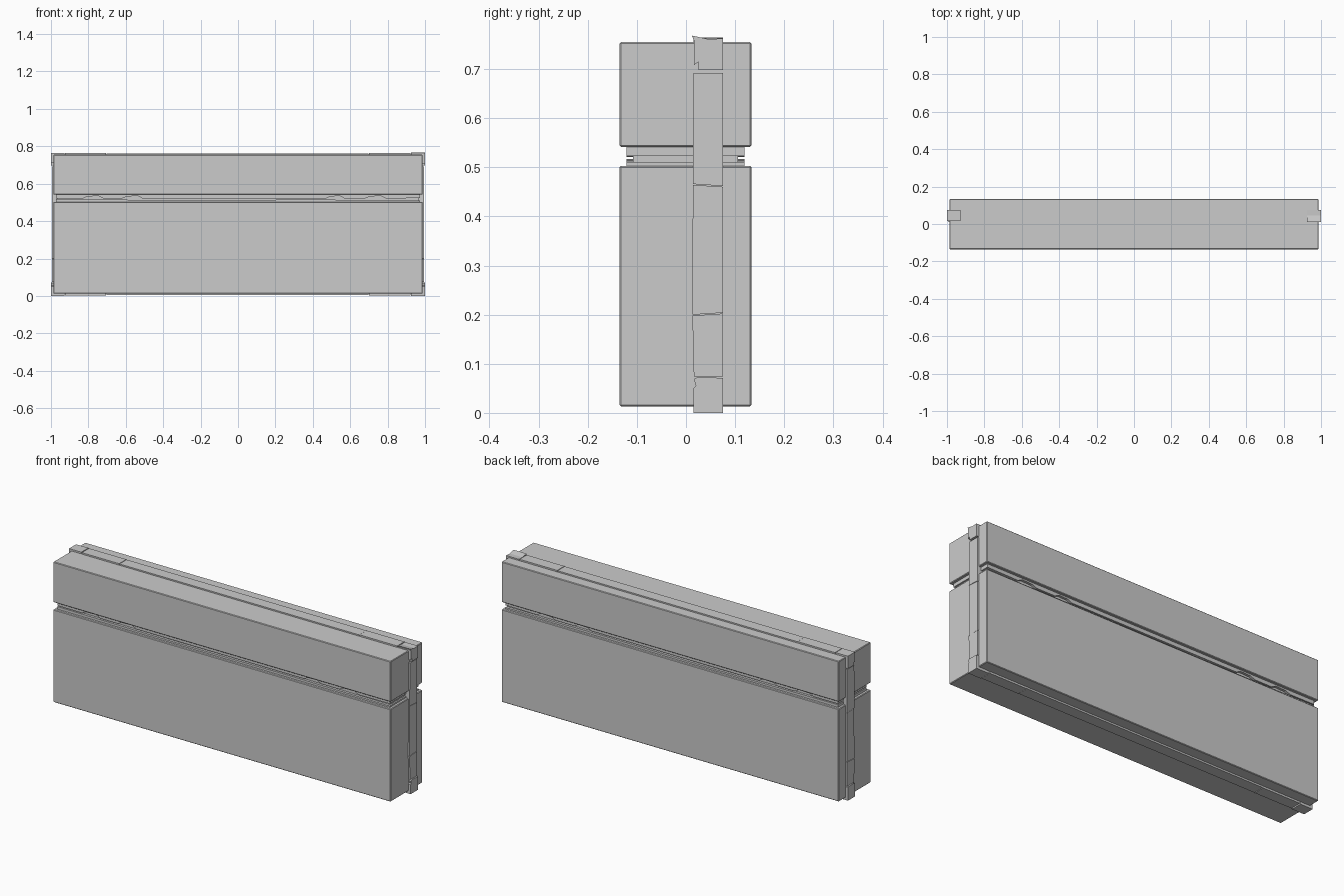
import bpy, bmesh

if "Cube" in bpy.data.objects:
    bpy.data.objects.remove(bpy.data.objects["Cube"])


def prism(name, outline, axis, lo, hi, bevel=0.0):
    """Extrude a closed 2D outline along one axis ('x', 'y' or 'z')."""
    def place(p, d):
        a, b = p
        return {'x': (d, a, b), 'y': (a, d, b), 'z': (a, b, d)}[axis]
    bm = bmesh.new()
    base = bm.faces.new([bm.verts.new(place(p, lo)) for p in outline])
    new = bmesh.ops.extrude_face_region(bm, geom=[base])['geom']
    shift = [hi - lo if c == axis else 0 for c in 'xyz']
    bmesh.ops.translate(bm, vec=shift, verts=[v for v in new if isinstance(v, bmesh.types.BMVert)])
    bmesh.ops.recalc_face_normals(bm, faces=bm.faces)
    me = bpy.data.meshes.new(name)
    bm.to_mesh(me)
    bm.free()
    ob = bpy.data.objects.new(name, me)
    bpy.context.collection.objects.link(ob)
    if bevel:
        mod = ob.modifiers.new("edge_wear", 'BEVEL')
        mod.width = bevel
        mod.segments = 1
    return ob


def box(name, x0, x1, y0, y1, z0, z1, bevel=0.0):
    return prism(name, [(x0, y0), (x1, y0), (x1, y1), (x0, y1)], 'z', z0, z1, bevel)


# Main wall blocks
box("lower_block", -0.987, 0.987, -0.135, 0.133, 0.013, 0.503, 0.003)
box("upper_block", -0.987, 0.987, -0.135, 0.133, 0.541, 0.755, 0.003)

# Recessed joint: core, lower ledge and upper ledge
box("joint_core", -0.965, 0.965, -0.108, 0.106, 0.50, 0.545)
prism("joint_lower_ledge",
      [(-0.973, 0.50), (0.973, 0.50), (0.973, 0.511), (0.4, 0.515), (-0.3, 0.512), (-0.973, 0.517)],
      'y', -0.121, 0.119)
# Upper ledge with broken notches along its lower edge
chips = [(-0.83, -0.72), (-0.62, -0.51), (0.47, 0.57), (0.68, 0.79)]
edge = [(-0.973, 0.522)]
for a, b in chips:
    edge += [(a, 0.521), (a + 0.025, 0.532), (b - 0.025, 0.534), (b, 0.521)]
edge += [(0.973, 0.523), (0.973, 0.545), (-0.973, 0.545)]
prism("joint_upper_ledge", edge, 'y', -0.121, 0.119)

# Raised band around the ends, in slightly skewed pieces
side_joints = [(0.073, 0.073), (0.199, 0.203), (0.465, 0.461), (0.693, 0.693)]
left_y = [0.016, 0.013, 0.014, 0.015]
for side, s in (("right", 1), ("left", -1)):
    for i in range(3):
        (l0, r0), (l1, r1) = side_joints[i], side_joints[i + 1]
        g = 0.0008
        prism(f"{side}_band_{i + 1}",
              [(left_y[i], l0 + g), (0.075, r0 + g), (0.075, r1 - g), (left_y[i + 1], l1 - g)],
              'x', s * 0.965, s * (0.995 - 0.001 * (i % 2)))

# Raised band along the top and bottom
for name, z0, z1 in (("top_band", 0.735, 0.763), ("bottom_band", 0.003, 0.03)):
    xs = [-0.925, -0.705, 0.70, 0.922]
    for i in range(3):
        d = 0.001 * (i % 2)
        box(f"{name}_{i + 1}", xs[i] + 0.001, xs[i + 1] - 0.001, 0.015, 0.075,
            z0 + d, z1 - d)

# Chipped corner stones joining the bands
top_corner = [(0.025, 0.698), (0.075, 0.698), (0.075, 0.762), (0.045, 0.761),
              (0.012, 0.768), (0.016, 0.758), (0.016, 0.708), (0.025, 0.714)]
plain_top = [(0.025, 0.698), (0.075, 0.698), (0.075, 0.764), (0.016, 0.764),
             (0.016, 0.710), (0.025, 0.714)]
bottom_corner = [(0.015, 0.0), (0.075, 0.0), (0.075, 0.071), (0.025, 0.073),
                 (0.016, 0.069), (0.020, 0.055), (0.015, 0.05)]
prism("top_right_corner", top_corner, 'x', 0.925, 1.0)
prism("top_left_corner", plain_top, 'x', -1.0, -0.928)
prism("bottom_right_corner", bottom_corner, 'x', 0.925, 1.0)
prism("bottom_left_corner", bottom_corner, 'x', -1.0, -0.928)
